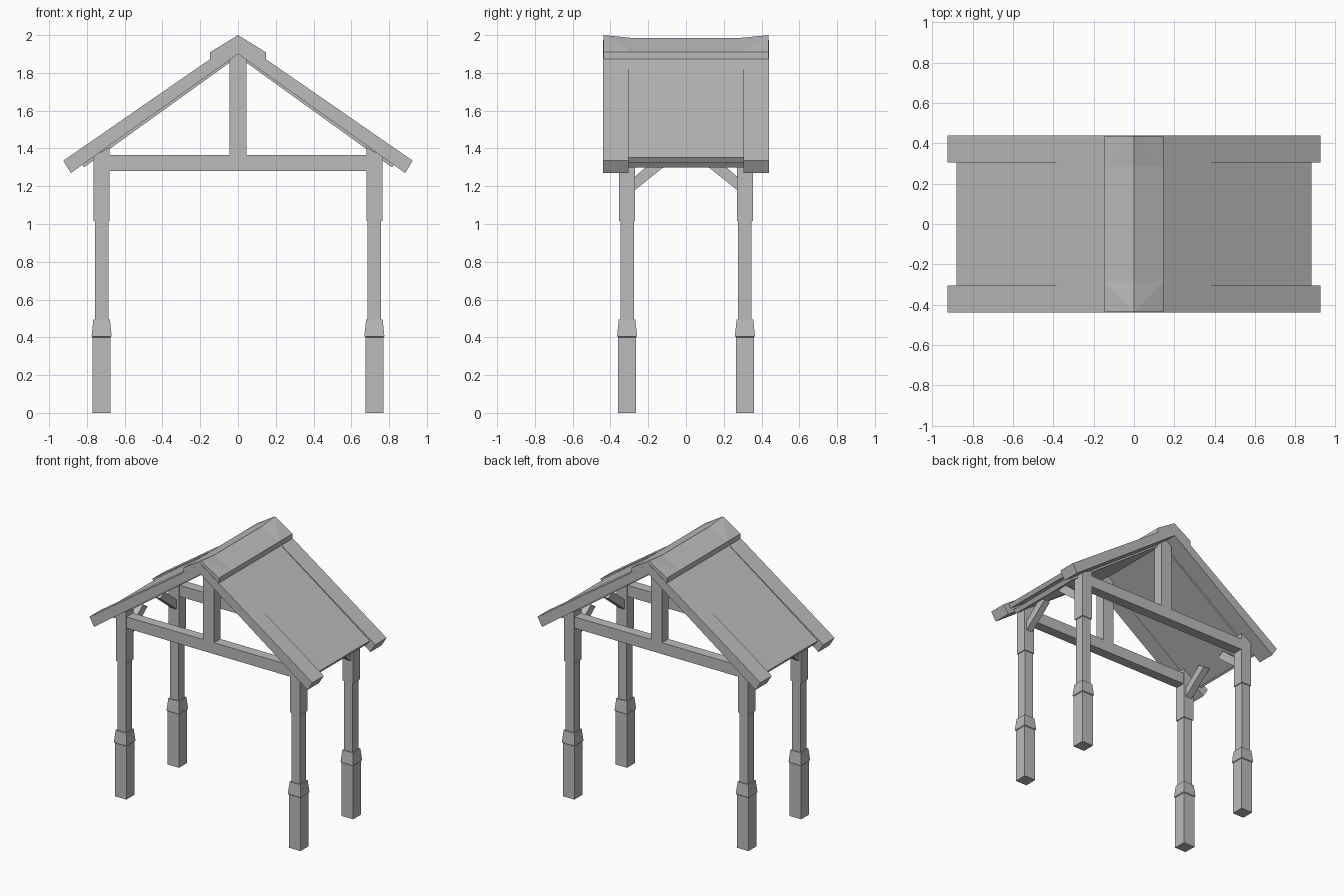
import bpy, bmesh
from mathutils import Vector

if "Cube" in bpy.data.objects:
    bpy.data.objects.remove(bpy.data.objects["Cube"], do_unlink=True)

mat = bpy.data.materials.new("plain_grey")
mat.use_nodes = True
GREY = (0.5, 0.5, 0.5, 1)
mat.diffuse_color = GREY
mat.node_tree.nodes["Principled BSDF"].inputs["Base Color"].default_value = GREY


def loft(name, rings):
    """Closed solid through matching rings of points."""
    bm = bmesh.new()
    loops = [[bm.verts.new(p) for p in ring] for ring in rings]
    n = len(loops[0])
    for a, b in zip(loops, loops[1:]):
        for i in range(n):
            j = (i + 1) % n
            bm.faces.new((a[i], a[j], b[j], b[i]))
    bm.faces.new(loops[0])
    bm.faces.new(loops[-1])
    bmesh.ops.recalc_face_normals(bm, faces=bm.faces)
    mesh = bpy.data.meshes.new(name)
    bm.to_mesh(mesh)
    bm.free()
    mesh.materials.append(mat)
    obj = bpy.data.objects.new(name, mesh)
    bpy.context.collection.objects.link(obj)
    return obj


def extrude_y(name, profile, y0, y1):
    return loft(name, [[(x, y, z) for x, z in profile] for y in (y0, y1)])


def gable(half):
    """Mirror a half profile (eave top, ridge top, ridge bottom, eave bottom)."""
    top, ridge, under, low = half
    return [top, ridge, (-top[0], top[1]), (-low[0], low[1]), under, low]


PX, PY = 0.722, 0.312

# Turned-down square posts: (height, half width)
STEPS = [(0, .0475), (.4, .0475), (.405, .053), (.495, .044), (.495, .036),
         (1.015, .036), (1.015, .0425), (1.36, .0425)]
for sx, side in ((1, "left"), (-1, "right")):
    for sy, end in ((1, "back"), (-1, "front")):
        rings = []
        for z, h in STEPS:
            rings.append([(sx * (PX + u * h), sy * (PY + v * h),
                           z + (.03 * (1 - u) / 1.3 if z > 1.3 else 0))
                          for u, v in ((-1, -1), (1, -1), (1, 1), (-1, 1))])
        loft(f"{end}_{side}_post", rings)
        # Diagonal brace rising from the post to the roof
        brace = [(.29, 1.164), (.29, 1.235), (.13, 1.37), (.075, 1.336)]
        loft(f"{end}_{side}_brace",
             [[(sx * (PX + d), sy * y, z) for y, z in brace] for d in (-.025, .025)])

# Gable frames: tie beam, king post and barge rafters
for sy, end in ((1, "back"), (-1, "front")):
    y0, y1 = sy * (PY - .0375), sy * (PY + .0375)
    extrude_y(f"{end}_tie_beam", [(-.7, 1.28), (.7, 1.28), (.7, 1.365), (-.7, 1.365)], y0, y1)
    extrude_y(f"{end}_king_post", [(-.045, 1.35), (.045, 1.35), (.045, 1.88),
                                   (0, 1.91), (-.045, 1.88)], y0, y1)
    extrude_y(f"{end}_rafters", gable([(.925, 1.335), (0, 1.975), (0, 1.9), (.885, 1.27)]),
              sy * .305, sy * .44)

# Roof covering and the lining beneath it
extrude_y("roof_panels", gable([(.88, 1.353), (0, 1.972), (0, 1.93), (.862, 1.326)]), -.306, .306)
extrude_y("roof_lining", gable([(.835, 1.326), (0, 1.94), (0, 1.886), (.815, 1.3)]), -.307, .307)

# Ridge cap, with the ridge line lifted at both ends
rings = []
for y, top in ((-.437, 2), (-.285, 1.985), (.285, 1.985), (.437, 2)):
    rings.append([(.147, y, 1.873), (.147, y, 1.91), (0, y, top),
                  (-.147, y, 1.91), (-.147, y, 1.873), (0, y, 1.95)])
cap = loft("ridge_cap", rings)
bm = bmesh.new()
bm.from_mesh(cap.data)
# Crease each end slope from the ridge tip down to the cap's edge
for s in (1, -1):
    for e in (1, -1):
        tip = min(bm.verts, key=lambda v: (v.co - Vector((0, e * .437, 2))).length)
        foot = min(bm.verts, key=lambda v: (v.co - Vector((s * .147, e * .285, 1.91))).length)
        bmesh.ops.connect_verts(bm, verts=[tip, foot])
bm.to_mesh(cap.data)
bm.free()
